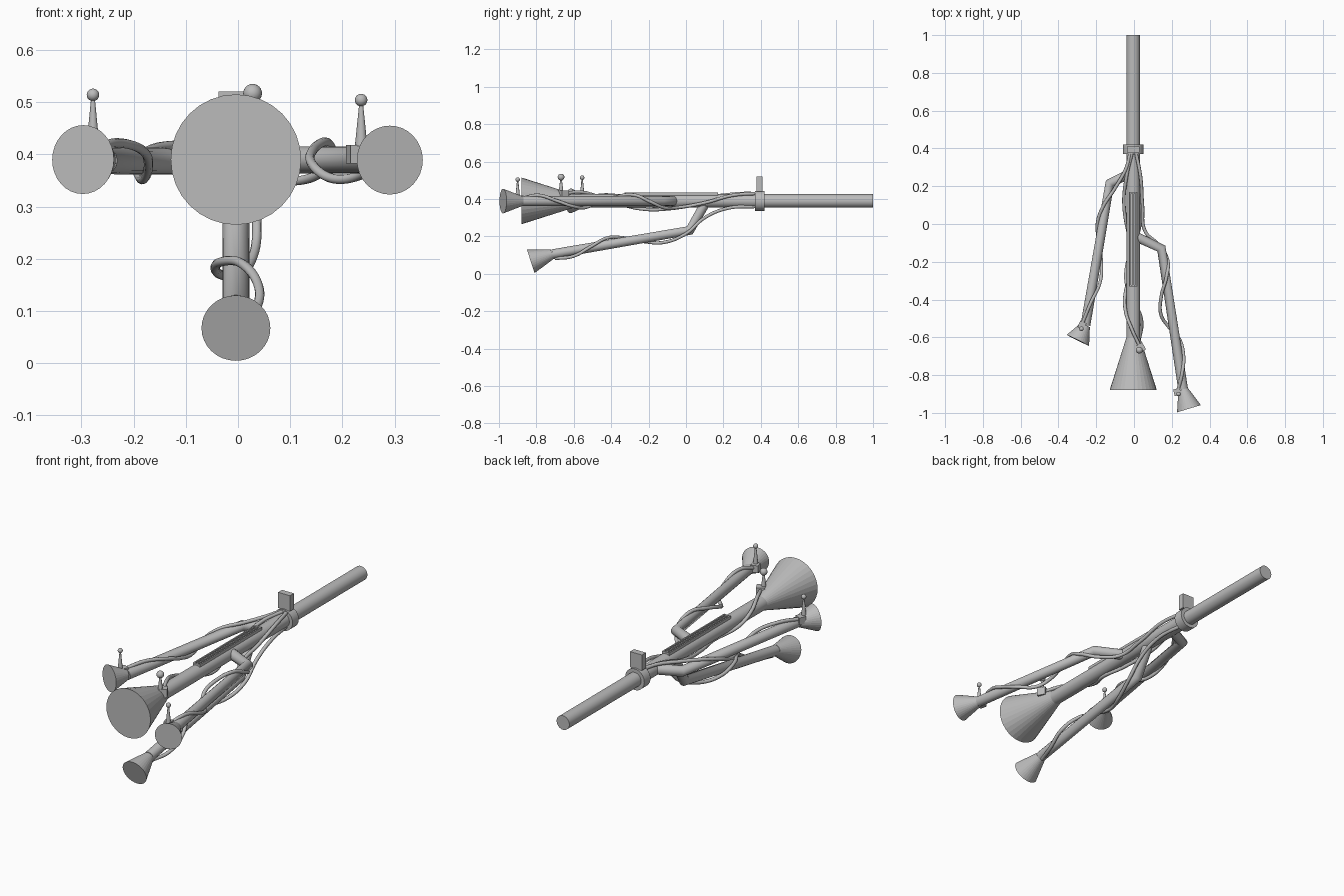
import bpy, math
from mathutils import Vector

grey = bpy.data.materials.new("plain grey")
grey.diffuse_color = (0.5, 0.5, 0.5, 1)


def finish(ob, name):
    ob.name = name
    ob.data.materials.append(grey)
    return ob


def frustum(name, a, b, r1, r2, sides=32, smooth=False):
    a, b = Vector(a), Vector(b)
    d = b - a
    bpy.ops.mesh.primitive_cone_add(vertices=sides, radius1=r1, radius2=r2,
                                    depth=d.length, location=(a + b) / 2,
                                    rotation=d.to_track_quat('Z', 'Y').to_euler())
    ob = finish(bpy.context.object, name)
    if smooth:
        bpy.ops.object.shade_smooth_by_angle()
    return ob


def box(name, loc, size, turn=0):
    bpy.ops.mesh.primitive_cube_add(size=1, location=loc, rotation=(0, 0, turn))
    bpy.context.object.scale = size
    return finish(bpy.context.object, name)


def ball(name, loc, r):
    bpy.ops.mesh.primitive_uv_sphere_add(segments=20, ring_count=12, radius=r, location=loc)
    bpy.ops.object.shade_smooth()
    return finish(bpy.context.object, name)


def swept(name, pts, r, smooth=True):
    cu = bpy.data.curves.new(name, 'CURVE')
    cu.dimensions = '3D'
    cu.bevel_depth = r
    cu.bevel_resolution = 3 if smooth else 6
    cu.use_fill_caps = True
    if smooth:
        sp = cu.splines.new('BEZIER')
        sp.bezier_points.add(len(pts) - 1)
        for p, co in zip(sp.bezier_points, pts):
            p.co = co
            p.handle_left_type = p.handle_right_type = 'AUTO'
        sp.resolution_u = 10
    else:
        sp = cu.splines.new('POLY')
        sp.points.add(len(pts) - 1)
        for p, co in zip(sp.points, pts):
            p.co = (*co, 1)
    ob = bpy.data.objects.new(name, cu)
    bpy.context.collection.objects.link(ob)
    return finish(ob, name)


def antenna(name, base, tip, r_ball, size, turn):
    box(name + "_base", base, (size, size, size), turn)
    frustum(name + "_mast", (tip[0], tip[1], base[2] + size * 0.45), tip,
            0.012, 0.003, 16, True)
    ball(name + "_ball", tip, r_ball)


CX, CZ = -0.004, 0.39

# main barrel and flared mouth
frustum("main_tube", (CX, 1.0, CZ), (CX, -0.62, CZ), 0.036, 0.036, 32, True)
frustum("main_bell", (CX, -0.60, CZ), (CX, -0.88, CZ), 0.036, 0.125)

# collar with clamp block
frustum("collar", (CX, 0.37, CZ), (CX, 0.42, CZ), 0.054, 0.054, 32, True)
box("collar_block", (CX, 0.394, 0.48), (0.067, 0.032, 0.08))

# slotted rail on top of the barrel
for x in (-0.016, 0, 0.016):
    box("top_rail", (CX + x, -0.08, 0.425), (0.007, 0.50, 0.020))
for y in (-0.326, 0.166):
    box("rail_end", (CX, y, 0.425), (0.039, 0.008, 0.020))

# three bent side pipes with their flared mouths
pipes = {
    "left": [(CX, 0.275, CZ), (-0.128, 0.215, 0.387), (-0.257, -0.535, 0.388), (-0.297, -0.616, 0.39)],
    "right": [(CX, -0.06, CZ), (0.145, -0.13, 0.389), (0.26, -0.875, 0.389), (0.291, -0.978, 0.389)],
    "lower": [(CX, 0.11, CZ), (CX, 0.02, 0.232), (CX, -0.715, 0.105), (CX, -0.83, 0.067)],
}
for key, (a, b, c, d) in pipes.items():
    swept(key + "_pipe", [a, b, c], 0.026, False)
    frustum(key + "_bell", c, d, 0.026, 0.066)

# cables leaving the collar and winding round each pipe
swept("main_cable", [(-0.01, 0.38, 0.43), (-0.04, 0.25, 0.42), (-0.053, 0.10, 0.38),
                     (-0.02, -0.10, 0.347), (0.0, -0.22, 0.345), (-0.045, -0.36, 0.375),
                     (-0.045, -0.46, 0.41), (-0.01, -0.56, 0.437), (0.032, -0.65, 0.43)], 0.009)
swept("left_cable", [(-0.02, 0.38, 0.43), (-0.04, 0.30, 0.43), (-0.10, 0.19, 0.42),
                     (-0.165, 0.09, 0.41), (-0.194, 0.0, 0.385), (-0.185, -0.10, 0.352),
                     (-0.172, -0.22, 0.375), (-0.18, -0.31, 0.405), (-0.23, -0.42, 0.422),
                     (-0.275, -0.53, 0.41)], 0.009)
swept("right_cable", [(0.01, 0.38, 0.43), (0.035, 0.25, 0.42), (0.045, 0.10, 0.38),
                      (0.06, -0.04, 0.355), (0.13, -0.11, 0.352), (0.178, -0.19, 0.385),
                      (0.172, -0.28, 0.422), (0.145, -0.38, 0.41), (0.143, -0.48, 0.38),
                      (0.18, -0.54, 0.354), (0.235, -0.60, 0.36), (0.262, -0.69, 0.39),
                      (0.255, -0.79, 0.42), (0.23, -0.89, 0.40)], 0.009)
swept("lower_cable", [(0.01, 0.38, 0.36), (0.03, 0.22, 0.35), (0.035, 0.10, 0.30),
                      (0.032, 0.0, 0.215), (0.0, -0.12, 0.168), (-0.038, -0.22, 0.172),
                      (-0.035, -0.34, 0.193), (0.005, -0.42, 0.192), (0.040, -0.51, 0.145),
                      (0.03, -0.60, 0.095), (0.0, -0.70, 0.082)], 0.009)

# small ball-tipped antennas near three mouths
antenna("main_antenna", (0.035, -0.655, 0.425), (0.028, -0.668, 0.517), 0.018, 0.042, 0.5)
antenna("left_antenna", (-0.275, -0.535, 0.405), (-0.278, -0.555, 0.514), 0.012, 0.036, -0.4)
antenna("right_antenna", (0.229, -0.89, 0.40), (0.236, -0.90, 0.504), 0.012, 0.036, 0.25)
